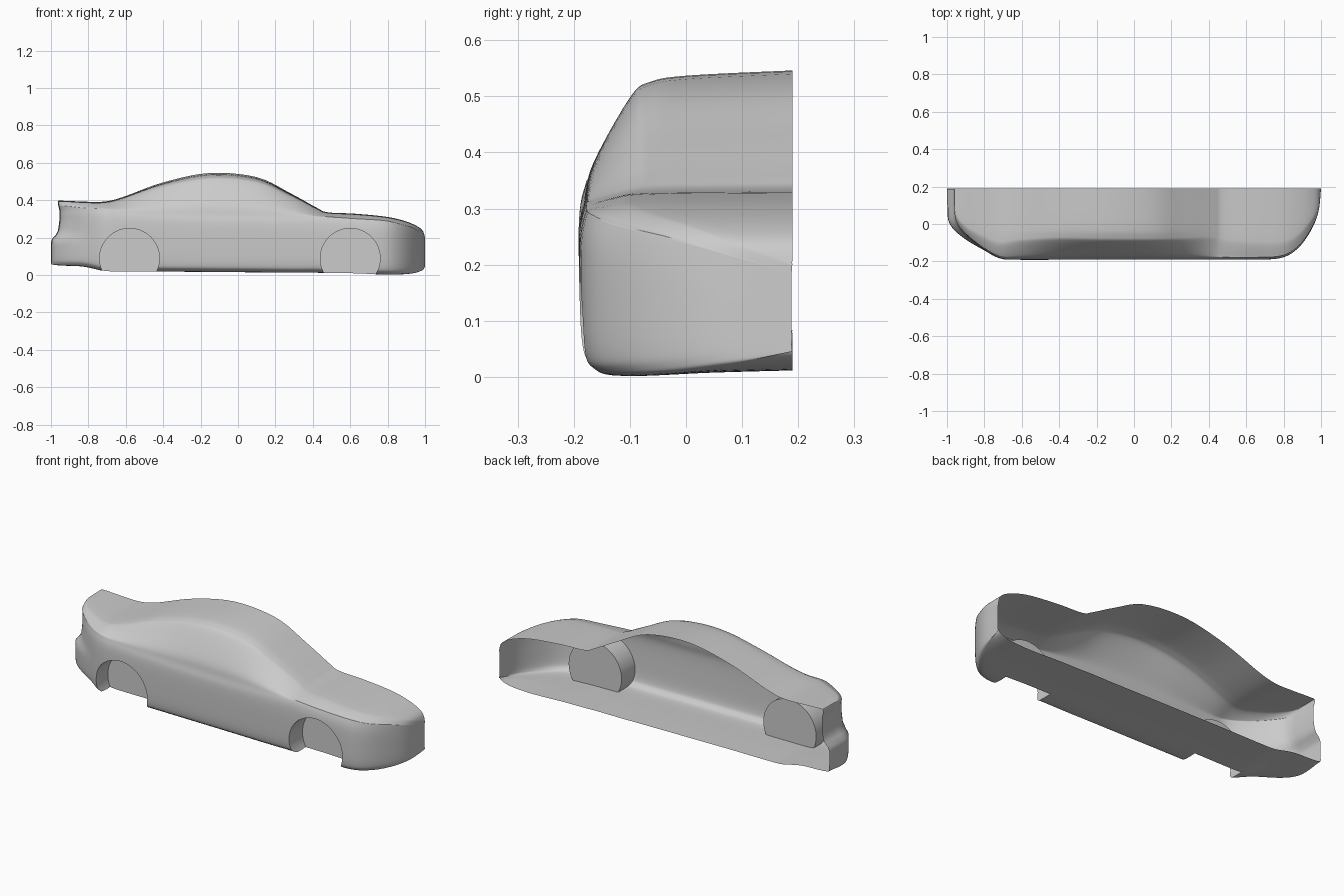
import bpy, bmesh
from math import pi
from mathutils import Matrix

if "Cube" in bpy.data.objects:
    bpy.data.objects.remove(bpy.data.objects["Cube"])

# Stations along the car: x, half width, roof half width, top z, shoulder z, floor z
STATIONS = [
    (-.955, .002, .001, .385, .36, .075),
    (-.953, .10, .09, .395, .365, .06),
    (-.945, .18, .15, .397, .365, .055),
    (-.90, .245, .21, .396, .36, .05),
    (-.82, .315, .265, .392, .35, .045),
    (-.72, .372, .31, .392, .345, .022),
    (-.62, .38, .30, .415, .335, .018),
    (-.40, .38, .29, .495, .325, .018),
    (-.15, .38, .295, .545, .32, .016),
    (.10, .38, .295, .523, .315, .014),
    (.28, .38, .29, .437, .31, .012),
    (.42, .38, .285, .36, .305, .012),
    (.48, .38, .30, .335, .305, .01),
    (.62, .38, .31, .328, .295, .008),
    (.78, .372, .31, .313, .285, .002),
    (.87, .325, .27, .295, .265, .003),
    (.94, .235, .19, .27, .245, .01),
    (.985, .13, .11, .24, .215, .025),
    (1.0, .002, .001, .20, .18, .045),
]
CENTRE_Y = .19


def spline(rows, steps):
    """Catmull-Rom curve through rows of any dimension."""
    out = []
    for i in range(len(rows) - 1):
        a, b, c, d = (rows[max(0, min(len(rows) - 1, i + k))] for k in (-1, 0, 1, 2))
        for j in range(steps):
            t = j / steps
            out.append([q + .5 * t * (r - p + t * (2*p - 5*q + 4*r - s + t * (3*(q - r) + s - p)))
                        for p, q, r, s in zip(a, b, c, d)])
    return out + [list(rows[-1])]


def section(w, wr, zt, zs, zb):
    """Half cross-section from roof centre over the side to floor centre."""
    h = zt - zs
    pts = [(0, zt), (.63 * wr, zs + .96 * h), (.86 * wr, zs + .91 * h),
           (.98 * wr, zs + .79 * h), (w - .3 * (w - wr), zs + .28 * h),
           (w * .975, zs), (w, zs - .05), (w, (zs + zb) / 2),
           (w * .985, zb + .045), (w * .94, zb + .012), (w * .82, zb),
           (w * .4, zb + .006), (0, zb + .01)]
    return spline(pts, 5)


def smoothstep(a, b, v):
    t = max(0, min(1, (v - a) / (b - a)))
    return t * t * (3 - 2 * t)


# Closed half body lofted through the stations
bm = bmesh.new()
rings = [[bm.verts.new((x, CENTRE_Y - s, z)) for s, z in section(*p)]
         for x, *p in spline(STATIONS, 5)]
n = len(rings[0])
for r0, r1 in zip(rings, rings[1:]):
    for i in range(n):
        k = (i + 1) % n
        bm.faces.new((r0[i], r0[k], r1[k], r1[i]))
bm.faces.new(rings[0])
bm.faces.new(rings[-1])
bmesh.ops.recalc_face_normals(bm, faces=bm.faces)
mesh = bpy.data.meshes.new("car_body_half")
bm.to_mesh(mesh)
bm.free()
body = bpy.data.objects.new("car_body_half", mesh)
bpy.context.collection.objects.link(body)
bpy.context.view_layer.objects.active = body
body.select_set(True)

# Wheel wells cut with two cylinders
bm = bmesh.new()
for x in (-.58, .60):
    bmesh.ops.create_cone(bm, cap_ends=True, segments=96, radius1=.16, radius2=.16, depth=.4,
                          matrix=Matrix.Translation((x, -.27, .089)) @ Matrix.Rotation(pi / 2, 4, 'X'))
cut_mesh = bpy.data.meshes.new("wheel_well_cutter")
bm.to_mesh(cut_mesh)
bm.free()
cutter = bpy.data.objects.new("wheel_well_cutter", cut_mesh)
bpy.context.collection.objects.link(cutter)
cutter.hide_render = True
mod = body.modifiers.new("wheel_wells", 'BOOLEAN')
mod.operation, mod.solver, mod.object = 'DIFFERENCE', 'EXACT', cutter
bpy.ops.object.modifier_apply(modifier=mod.name)
bpy.data.objects.remove(cutter)

# Open the centre plane, then push out the rear bumper and the boot lip
bm = bmesh.new()
bm.from_mesh(body.data)
bmesh.ops.delete(bm, context='FACES',
                 geom=[f for f in bm.faces if min(v.co.y for v in f.verts) > CENTRE_Y - .003])
for v in bm.verts:
    z = v.co.z
    bulge = .045 * (1 - smoothstep(.18, .23, z)) + .012 * (1 - smoothstep(.2, .3, z)) * smoothstep(.18, .23, z)
    bulge += .008 * smoothstep(.34, .385, z)
    v.co.x -= bulge * (1 - smoothstep(-.95, -.76, v.co.x))
bm.to_mesh(body.data)
bm.free()
bpy.ops.object.shade_smooth_by_angle(angle=pi / 5)
